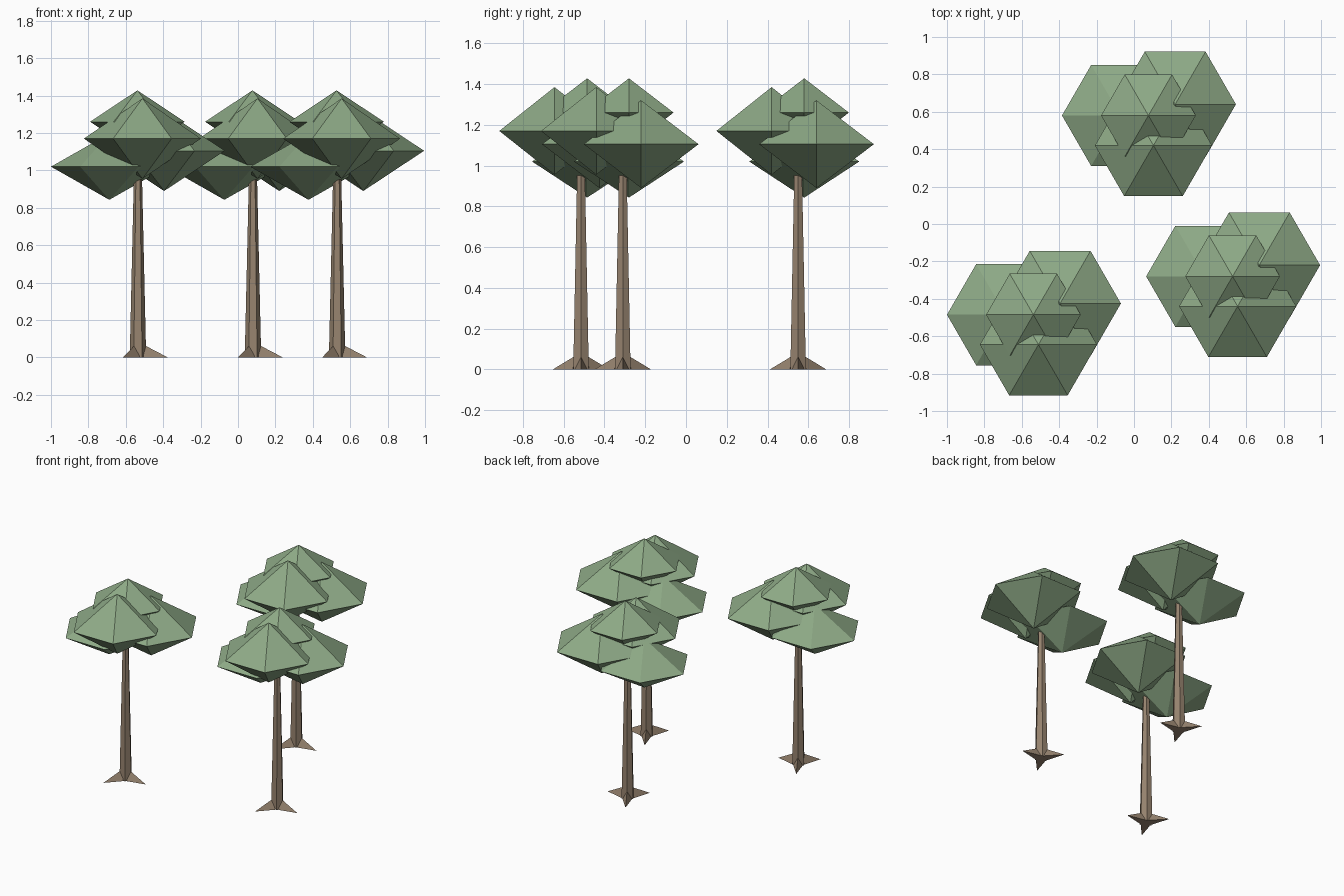
import bpy
from math import cos, sin, pi

if "Cube" in bpy.data.objects:
    bpy.data.objects.remove(bpy.data.objects["Cube"])


def material(name, rgb):
    m = bpy.data.materials.new(name)
    m.diffuse_color = (*rgb, 1)
    m.use_nodes = True
    m.node_tree.nodes["Principled BSDF"].inputs["Base Color"].default_value = m.diffuse_color
    return m


leaf = material("leaf_green", (0.27, 0.40, 0.24))
bark = material("bark_brown", (0.31, 0.23, 0.16))


def add_mesh(name, verts, faces, mat, loc):
    me = bpy.data.meshes.new(name)
    me.from_pydata(verts, [], faces)
    me.materials.append(mat)
    ob = bpy.data.objects.new(name, me)
    ob.location = loc
    bpy.context.collection.objects.link(ob)


def ring(r, z, n=6):
    return [(r * cos(2 * pi * i / n), r * sin(2 * pi * i / n), z) for i in range(n)]


def foliage(name, loc, r, h):
    # six-sided double pyramid
    verts = ring(r, 0) + [(0, 0, h), (0, 0, -h)]
    faces = []
    for i in range(6):
        j = (i + 1) % 6
        faces += [(i, j, 6), (j, i, 7)]
    add_mesh(name, verts, faces, leaf, loc)


def trunk(name, loc):
    # tapered six-sided column
    verts = ring(0.044, 0) + ring(0.021, 1.0)
    faces = [(i, (i + 1) % 6, (i + 1) % 6 + 6, i + 6) for i in range(6)]
    faces += [tuple(range(5, -1, -1)), tuple(range(6, 12))]
    add_mesh(name, verts, faces, bark, loc)


def root(name, loc, angle):
    # three-sided spike lying on the ground
    c, s = cos(angle), sin(angle)
    pts = [(0.16, 0, 0), (0.03, 0.03, 0), (0.03, -0.03, 0), (0.03, 0, 0.068)]
    verts = [(x * c - y * s, x * s + y * c, z) for x, y, z in pts]
    add_mesh(name, verts, [(0, 2, 1), (0, 1, 3), (0, 3, 2), (1, 2, 3)], bark, loc)


# foliage clumps: offset from trunk, height, radius, half height
CLUMPS = [
    (0.14, 0.09, 1.105, 0.325, 0.215),
    (-0.153, 0.03, 1.02, 0.312, 0.177),
    (0.024, -0.13, 1.17, 0.313, 0.215),
    (-0.003, 0.03, 1.26, 0.253, 0.168),
]

# three identical trees
for t, (tx, ty) in enumerate([(-0.535, -0.515), (0.08, 0.55), (0.53, -0.31)], 1):
    trunk(f"trunk_{t}", (tx, ty, 0))
    for k in range(3):
        root(f"root_{t}_{k + 1}", (tx, ty, 0), k * 2 * pi / 3)
    for k, (x, y, z, r, h) in enumerate(CLUMPS, 1):
        foliage(f"foliage_{t}_{k}", (tx + x, ty + y, z), r, h)
